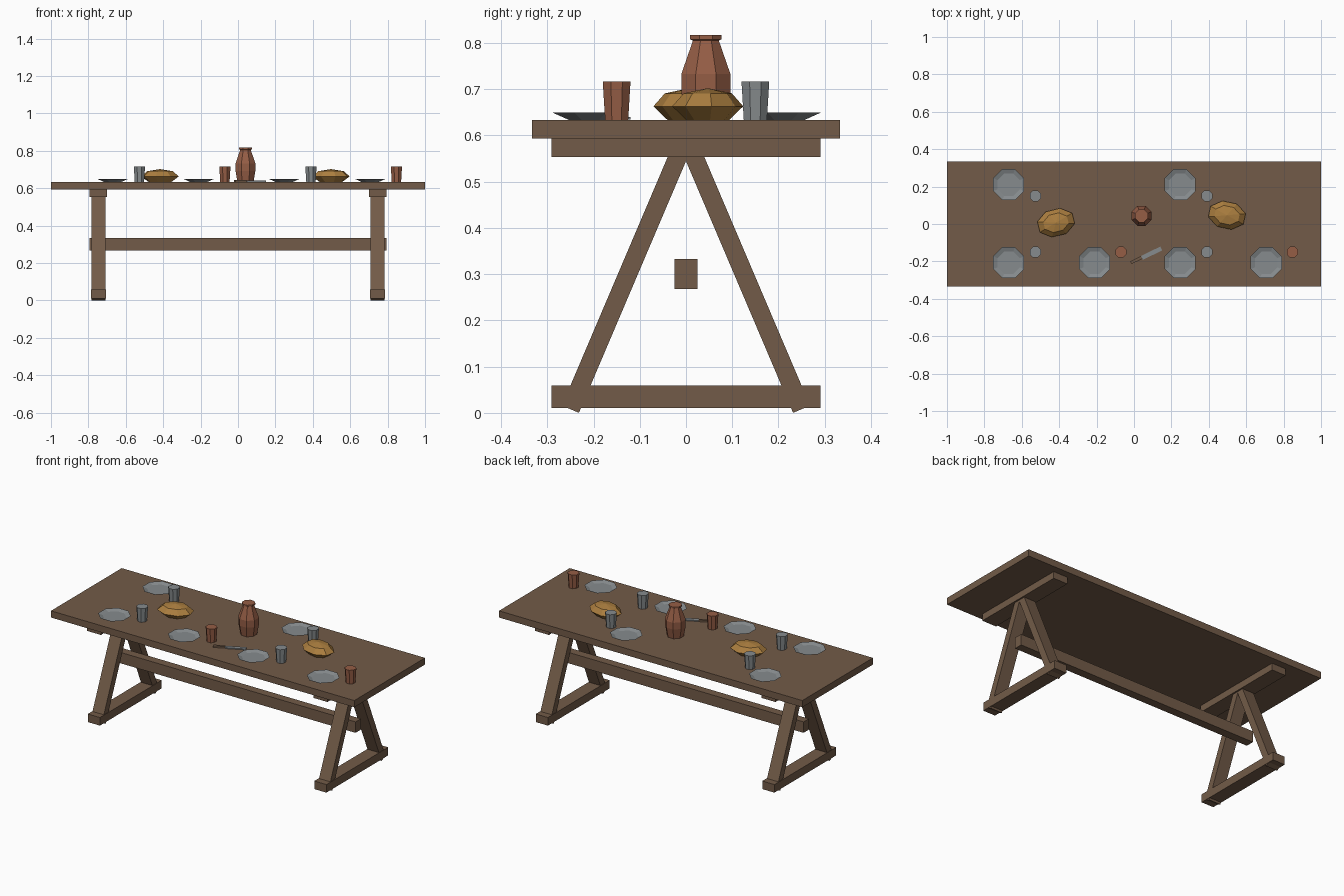
import bpy, bmesh, math
from mathutils import Matrix, Vector

cube = bpy.data.objects.get("Cube")
if cube:
    bpy.data.objects.remove(cube, do_unlink=True)


def material(name, rgb):
    m = bpy.data.materials.new(name)
    m.use_nodes = True
    m.diffuse_color = (*rgb, 1)
    m.node_tree.nodes["Principled BSDF"].inputs["Base Color"].default_value = (*rgb, 1)
    return m


WOOD = material("brown wood", (0.17, 0.105, 0.065))
PEWTER = material("grey pewter", (0.24, 0.26, 0.27))
CLAY = material("red clay", (0.30, 0.11, 0.06))
CRUST = material("golden crust", (0.41, 0.21, 0.05))
TOP = 0.633


def finish(bm, name, mat):
    bmesh.ops.recalc_face_normals(bm, faces=bm.faces)
    mesh = bpy.data.meshes.new(name)
    bm.to_mesh(mesh)
    bm.free()
    mesh.materials.append(mat)
    ob = bpy.data.objects.new(name, mesh)
    bpy.context.collection.objects.link(ob)
    return ob


def box(name, centre, size, mat=WOOD, rot=None):
    bm = bmesh.new()
    bmesh.ops.create_cube(bm, size=1, matrix=Matrix.Diagonal((*size, 1)))
    ob = finish(bm, name, mat)
    ob.location = centre
    if rot:
        ob.rotation_euler = rot
    return ob


def turned(name, profile, mat, x, y, scale=(1, 1), angle=0):
    """Eight-sided turned shape; radii are measured to the flats."""
    bm = bmesh.new()
    rings = []
    for r, z in profile:
        r /= math.cos(math.pi / 8)
        rings.append([bm.verts.new((r * math.cos(a) * scale[0], r * math.sin(a) * scale[1], z))
                      for a in ((i + 0.5) * math.pi / 4 for i in range(8))])
    for low, high in zip(rings, rings[1:]):
        for i in range(8):
            j = (i + 1) % 8
            bm.faces.new((low[i], low[j], high[j], high[i]))
    bm.faces.new(rings[0][::-1])
    bm.faces.new(rings[-1])
    ob = finish(bm, name, mat)
    ob.location = (x, y, TOP)
    ob.rotation_euler.z = math.radians(angle)
    return ob


# Table top and long stretcher
box("table_top", (0, 0, 0.613), (2, 0.666, 0.04))
box("stretcher", (0, 0, 0.3), (1.586, 0.05, 0.065))

# Trestles: bearer, foot and two slanted legs at each end
for side, sx in (("right", -1), ("left", 1)):
    x = sx * 0.747
    box(side + "_bearer", (x, 0, 0.573), (0.093, 0.582, 0.04))
    box(side + "_foot", (x, 0, 0.035), (0.08, 0.582, 0.048))
    for end, sy in (("front", -1), ("back", 1)):
        low, high = Vector((x, sy * 0.25, 0.008)), Vector((x, sy * 0.01, 0.572))
        run = high - low
        box(f"{side}_{end}_leg", (low + high) / 2, (0.075, 0.04, run.length),
            rot=(math.atan2(-run.y, run.z), 0, 0))

# Plates
plate = [(0.045, 0), (0.083, 0.017), (0.06, 0.008)]
for x, y in ((-0.67, 0.21), (0.247, 0.21), (-0.67, -0.207),
             (-0.21, -0.207), (0.247, -0.207), (0.707, -0.207)):
    turned("plate", plate, PEWTER, x, y)

# Cups
cup = [(0.025, 0), (0.03, 0.084)]
for x, y, mat in ((-0.527, 0.15, PEWTER), (0.39, 0.15, PEWTER), (-0.527, -0.15, PEWTER),
                  (0.39, -0.15, PEWTER), (-0.07, -0.15, CLAY), (0.847, -0.15, CLAY)):
    turned("cup", cup, mat, x, y)

# Jug
turned("jug", [(0.043, 0), (0.053, 0.06), (0.053, 0.1), (0.028, 0.172), (0.034, 0.175), (0.034, 0.184)],
       CLAY, 0.04, 0.043)

# Bread loaves
loaf = [(0.6, 0), (1, 0.03), (0.68, 0.058), (0.01, 0.069)]
for x, y, angle in ((-0.417, 0.007, 14), (0.497, 0.047, -12)):
    turned("loaf", loaf, CRUST, x, y, (0.096, 0.07), angle)

# Knife: wooden handle and flat blade
tilt = math.radians(26)
box("knife_handle", (0.012, -0.193, TOP + 0.005), (0.065, 0.016, 0.01), WOOD, (0, 0, tilt))
box("knife_blade", (0.094, -0.156, TOP + 0.004), (0.115, 0.023, 0.006), PEWTER, (0, 0, tilt))
